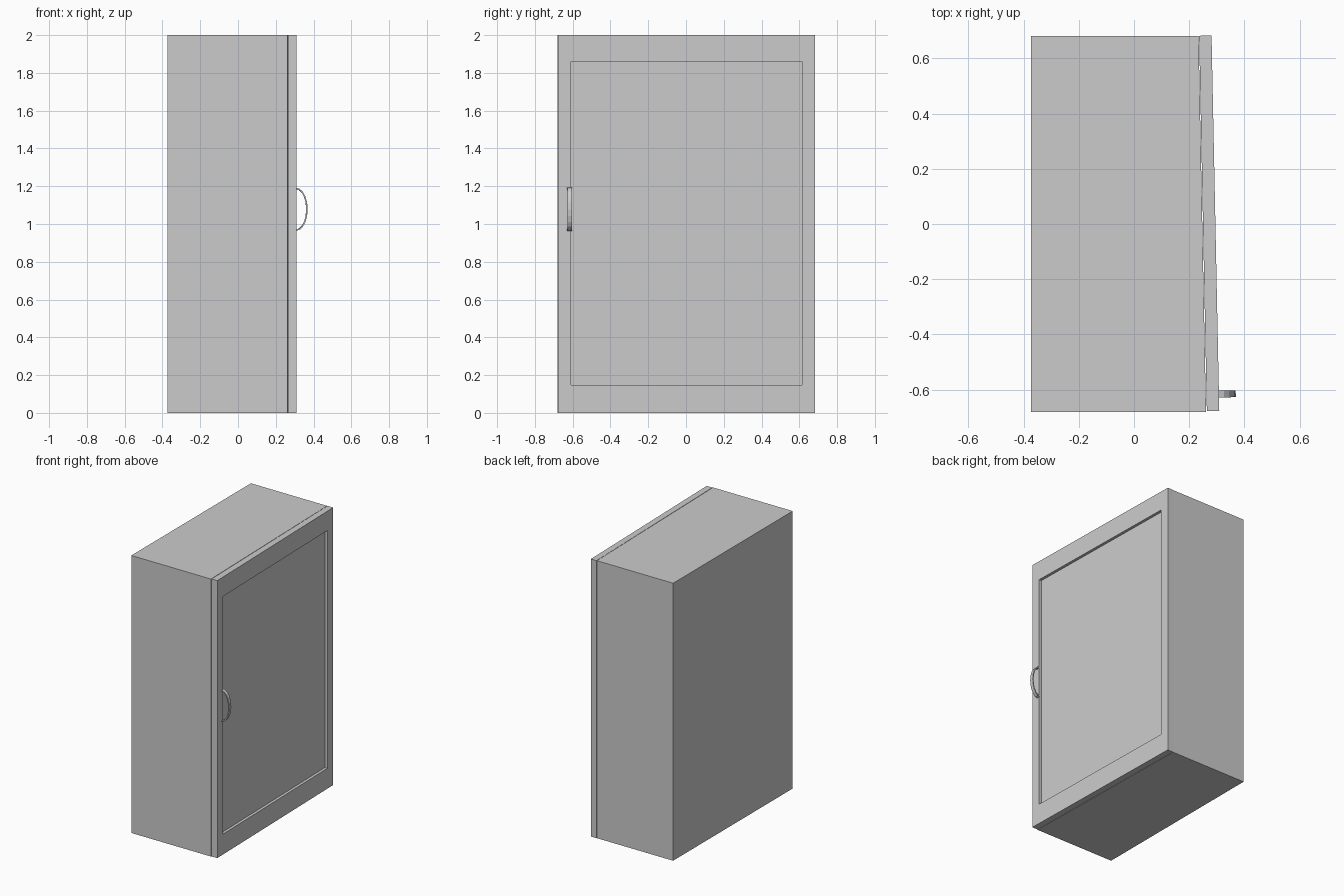
import bpy, bmesh, math
from mathutils import Matrix, Vector

if "Cube" in bpy.data.objects:
    bpy.data.objects.remove(bpy.data.objects["Cube"])

TILT = math.atan(0.028 / 1.36)          # door stands slightly ajar
HINGE = Vector((0.281, 0.683, 0))       # outer front corner on the hinge side
DOOR_W, DOOR_T, H = 1.36, 0.045, 2.0
door_matrix = Matrix.Translation(HINGE) @ Matrix.Rotation(TILT, 4, 'Z')


def finish(name, bm, matrix=None):
    if matrix:
        bm.transform(matrix)
    bmesh.ops.recalc_face_normals(bm, faces=bm.faces)
    mesh = bpy.data.meshes.new(name)
    bm.to_mesh(mesh)
    bm.free()
    obj = bpy.data.objects.new(name, mesh)
    bpy.context.collection.objects.link(obj)
    return obj


def prism(profile, offset):
    """Extrude a closed 3D outline along offset."""
    bm = bmesh.new()
    face = bm.faces.new([bm.verts.new(p) for p in profile])
    ext = bmesh.ops.extrude_face_region(bm, geom=[face])
    verts = [v for v in ext['geom'] if isinstance(v, bmesh.types.BMVert)]
    bmesh.ops.translate(bm, vec=offset, verts=verts)
    bmesh.ops.recalc_face_normals(bm, faces=bm.faces)
    return bm


# Cabinet body, front edge following the door
finish("cabinet_body", prism([(-0.374, -0.681, 0), (0.261, -0.681, 0),
                              (0.234, 0.681, 0), (-0.374, 0.681, 0)], (0, 0, H)))

# Door slab with a recessed panel
bm = prism([(0, 0, 0), (0, -DOOR_W, 0), (-DOOR_T, -DOOR_W, 0), (-DOOR_T, 0, 0)], (0, 0, H))
front = max(bm.faces, key=lambda f: f.normal.x)
bmesh.ops.inset_region(bm, faces=[front], thickness=0.097)
for v in front.verts:
    v.co.z = 0.147 if v.co.z < 1 else 1.86
ext = bmesh.ops.extrude_face_region(bm, geom=[front])
bmesh.ops.translate(bm, vec=(-0.02, 0, 0),
                    verts=[v for v in ext['geom'] if isinstance(v, bmesh.types.BMVert)])
if front.is_valid:
    bmesh.ops.delete(bm, geom=[front], context='FACES_ONLY')
finish("door", bm, door_matrix)

# Bowed strap handle
N = 10
def arc(rx, rz):
    return [(rx * math.sin(math.pi * i / N), -1.287, 1.078 + rz * math.cos(math.pi * i / N))
            for i in range(N + 1)]
outline = arc(0.061, 0.114) + arc(0.053, 0.106)[::-1]
finish("door_handle", prism(outline, (0, -0.025, 0)), door_matrix)
